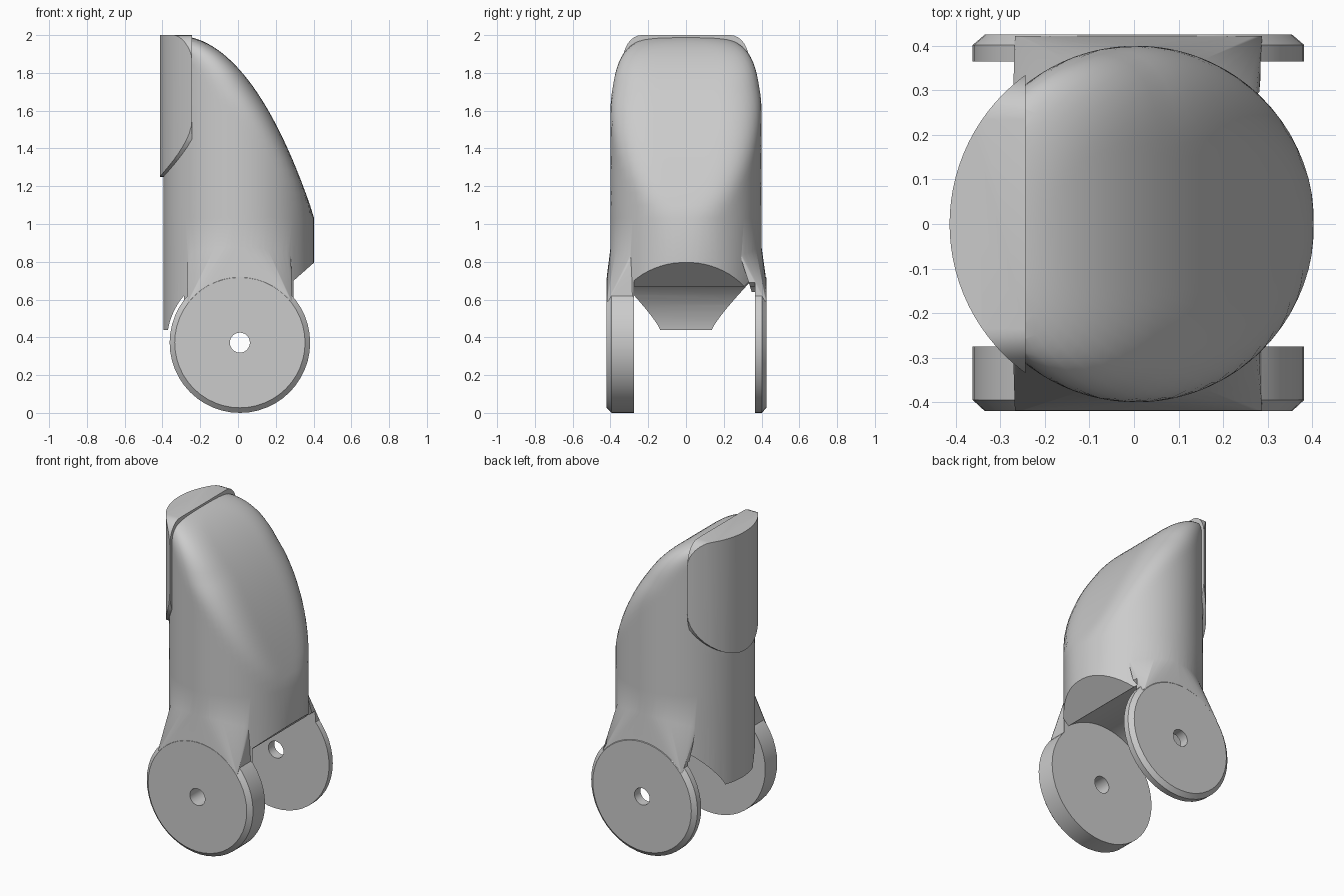
import bpy, bmesh
from math import sin, cos, pi, sqrt, hypot, radians

cube = bpy.data.objects.get("Cube")
if cube:
    bpy.data.objects.remove(cube, do_unlink=True)

GREY = (0.6, 0.6, 0.6, 1)
mat = bpy.data.materials.new("plain grey")
mat.use_nodes = True
mat.diffuse_color = GREY
mat.node_tree.nodes["Principled BSDF"].inputs["Base Color"].default_value = GREY

HX, HZ = 0.01, 0.372      # hinge axis
R, CX = 0.4, 0.005        # finger barrel
FRONT_IN, BACK_IN = -0.275, 0.365


def finish(name, bm):
    bmesh.ops.recalc_face_normals(bm, faces=bm.faces)
    mesh = bpy.data.meshes.new(name)
    bm.to_mesh(mesh)
    bm.free()
    mesh.materials.append(mat)
    ob = bpy.data.objects.new(name, mesh)
    bpy.context.collection.objects.link(ob)
    return ob


def loft(name, rings):
    bm = bmesh.new()
    loops = [[bm.verts.new(p) for p in ring] for ring in rings]
    n = len(loops[0])
    for a, b in zip(loops, loops[1:]):
        for i in range(n):
            j = (i + 1) % n
            bm.faces.new((a[i], a[j], b[j], b[i]))
    bm.faces.new(loops[0])
    bm.faces.new(loops[-1])
    return finish(name, bm)


def hinge_ring(r, y, n=48):
    return [(HX + r * cos(2 * pi * i / n), y, HZ + r * sin(2 * pi * i / n)) for i in range(n)]


def combine(target, other, operation):
    mod = target.modifiers.new(operation.lower(), 'BOOLEAN')
    mod.operation, mod.object, mod.solver = operation, other, 'EXACT'
    bpy.ops.object.select_all(action='DESELECT')
    bpy.context.view_layer.objects.active = target
    target.select_set(True)
    bpy.ops.object.modifier_apply(modifier=mod.name)
    bpy.data.objects.remove(other, do_unlink=True)


# Barrel section: a circle trimmed by the sloping face, with a soft corner
def section(z, trim, soft, n=72):
    ox = (CX - R + min(trim, CX + R)) / 2

    def outside(x, y):
        a, b = hypot(x - CX, y) - R, x - trim
        return max(a, b) + max(soft - abs(a - b), 0) ** 2 / (4 * soft)

    ring = []
    for i in range(n):
        c, s = cos(2 * pi * i / n), sin(2 * pi * i / n)
        lo, hi = 0, 1
        for _ in range(24):
            t = (lo + hi) / 2
            if outside(ox + t * c, t * s) < 0:
                lo = t
            else:
                hi = t
        ring.append((ox + lo * c, lo * s, z))
    return ring


# Barrel with curved, sloping fingertip
rings = [section(0.44, 1, 0.01)]
STEPS = 30
for k in range(STEPS + 1):
    u = 0.735 - 0.7 * k / STEPS
    drop = 1.55 * u ** 2 + 0.45 * u ** 4
    rings.append(section(2 - drop, u - 0.33, 0.01 + 0.2 * min(1, 2.2 * k / STEPS)))
top = rings[-1]
rings[-1] = [(x, y, 2) for x, y, z in top]
body = loft("finger_body", rings)

# Raised nail plate on the back of the tip
W, BACK = 0.335, -0.243
outline = [(W * cos(a), 1.56 + 0.31 * sin(a)) for a in (pi + pi * i / 24 for i in range(25))]
for side in (1, -1):
    for i in range(9):
        a = pi / 2 * (i if side > 0 else 8 - i) / 8
        outline.append((side * (W - 0.1 + 0.1 * cos(a)), 1.86 + 0.14 * sin(a)))
nail = loft("nail", [[(x, y, z) for y, z in outline] for x in (-0.6, BACK)])
shell = loft("nail_shell", [[(0.414 * cos(2 * pi * i / 96), 0.414 * sin(2 * pi * i / 96), z)
                             for i in range(96)] for z in (1, 2.2)])
combine(nail, shell, 'INTERSECT')
combine(body, nail, 'UNION')

# Sloped shoulders that blend each hinge ear into the barrel
for inner, outer in ((FRONT_IN, -0.419), (BACK_IN, 0.422)):
    side = 1 if outer > 0 else -1
    bm = bmesh.new()
    for i in range(25):
        a = radians(38 + 104 * i / 24)
        for y in (inner, outer):
            bm.verts.new((HX + 0.352 * cos(a), y, HZ + 0.352 * sin(a)))
        b = radians(47 + 86 * i / 24)
        for z, r in ((0.8, 0.405), (0.92 - 0.1 * abs(cos(b)), 0.394)):
            bm.verts.new((CX + r * cos(b), side * r * sin(b), z))
    hull = bmesh.ops.convex_hull(bm, input=bm.verts)
    bmesh.ops.delete(bm, geom=[v for v in set(hull["geom_interior"]) if isinstance(v, bmesh.types.BMVert)],
                     context='VERTS')
    combine(body, finish("shoulder", bm), 'UNION')

# Knuckle clearance between the ears, with a slanted front lip
G = 0.387
profile = [(HX + G * cos(a), HZ + G * sin(a)) for a in (radians(50 + 150 * i / 32) for i in range(33))]
profile += [(-0.6, 0.24), (-0.6, 0.1), (0.6, 0.1), (0.6, 0.97)]
gap = loft("gap_cutter", [[(x, y, z) for x, z in profile] for y in (FRONT_IN, BACK_IN)])
combine(body, gap, 'DIFFERENCE')

# Chamfered hinge ears
for inner, edge, outer in ((FRONT_IN, -0.395, -0.42), (BACK_IN, 0.402, 0.425)):
    ear = loft("hinge_ear", [hinge_ring(0.372, inner), hinge_ring(0.372, edge), hinge_ring(0.345, outer)])
    combine(body, ear, 'UNION')

# Pin hole through both ears
combine(body, loft("pin_cutter", [hinge_ring(0.053, -1, 24), hinge_ring(0.053, 1, 24)]), 'DIFFERENCE')

bpy.ops.object.select_all(action='DESELECT')
body.select_set(True)
bpy.context.view_layer.objects.active = body
bpy.ops.object.shade_smooth_by_angle(angle=radians(32))
